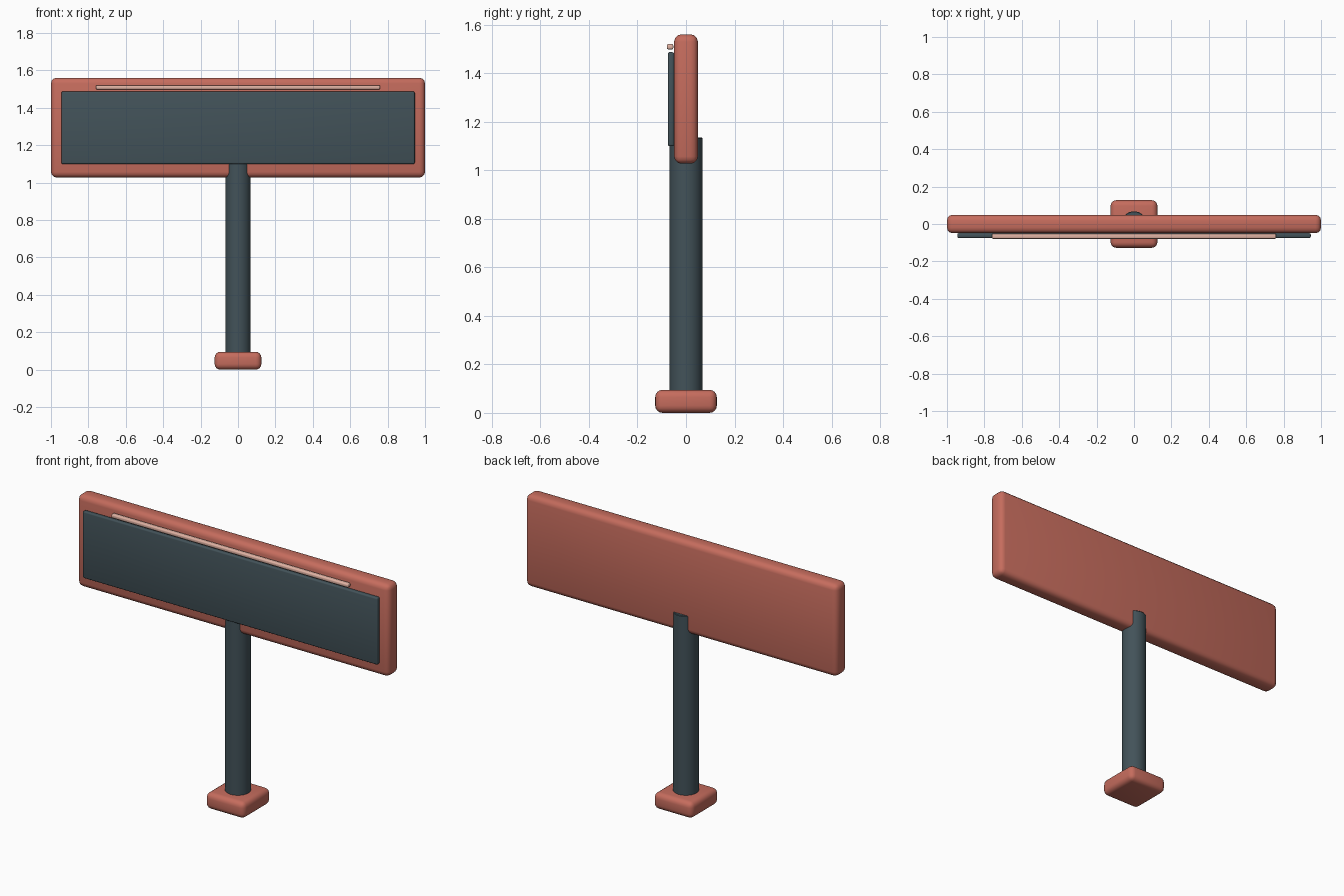
import bpy
import math

if "Cube" in bpy.data.objects:
    bpy.data.objects.remove(bpy.data.objects["Cube"], do_unlink=True)


def material(name, rgb):
    m = bpy.data.materials.new(name)
    m.use_nodes = True
    m.diffuse_color = (*rgb, 1)
    m.node_tree.nodes["Principled BSDF"].inputs["Base Color"].default_value = (*rgb, 1)
    return m


terracotta = material("terracotta", (0.56, 0.15, 0.11))
slate = material("dark slate", (0.055, 0.085, 0.10))
pale_pink = material("pale pink", (0.75, 0.45, 0.37))


def finish(obj, name, mat, bevel, segments):
    obj.name = name
    obj.data.materials.append(mat)
    mod = obj.modifiers.new("rounded edges", "BEVEL")
    mod.width = bevel
    mod.segments = segments
    mod.limit_method = "ANGLE"
    mod.angle_limit = math.radians(40)
    bpy.ops.object.modifier_apply(modifier=mod.name)
    bpy.ops.object.shade_smooth_by_angle(angle=math.radians(35))


def rounded_box(name, mat, half_width, y, z, bevel, segments=3):
    """Box centred on x = 0, spanning the given y and z ranges."""
    bpy.ops.mesh.primitive_cube_add(size=1, location=(0, sum(y) / 2, sum(z) / 2))
    obj = bpy.context.object
    obj.scale = (2 * half_width, y[1] - y[0], z[1] - z[0])
    bpy.ops.object.transform_apply(location=False, rotation=False, scale=True)
    finish(obj, name, mat, bevel, segments)


# Foot and post
rounded_box("base", terracotta, 0.125, (-0.127, 0.127), (0, 0.095), 0.03, 4)
bpy.ops.mesh.primitive_cylinder_add(vertices=32, radius=0.068, depth=1.064,
                                    location=(0, 0, 0.602))
finish(bpy.context.object, "post", slate, 0.003, 1)

# Sign board, its dark face and the light strip above the face
rounded_box("sign_board", terracotta, 1.0, (-0.049, 0.049), (1.027, 1.56), 0.03)
rounded_box("sign_face", slate, 0.945, (-0.075, -0.049), (1.099, 1.487), 0.008)
rounded_box("light_strip", pale_pink, 0.76, (-0.079, -0.052), (1.498, 1.52), 0.007)
